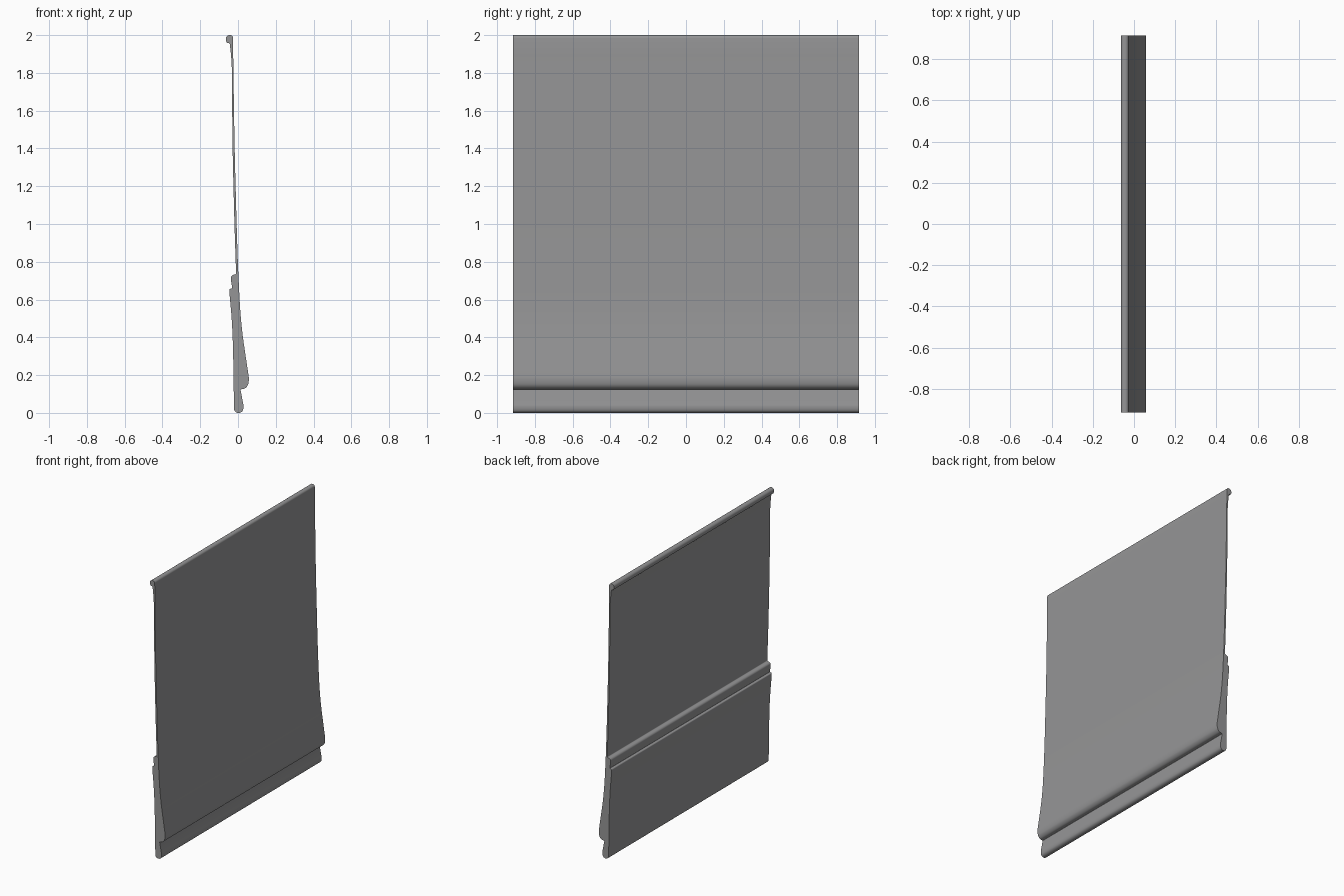
import bpy, bmesh
from mathutils import Vector

if "Cube" in bpy.data.objects:
    bpy.data.objects.remove(bpy.data.objects["Cube"])

HALF_LENGTH = 0.915

# Cross-section in x, z with a corner radius, anticlockwise from the foot
PROFILE = [
    # foot, drip lip and outer face
    (-0.021, 0.0, 0.024), (0.022, 0.0, 0.018), (0.031, 0.030, 0.012),
    (0.013, 0.124, 0.004), (0.046, 0.130, 0.022), (0.060, 0.170, 0.022),
    (0.016, 0.465, 0.10), (0.002, 0.72, 0.10), (-0.006, 0.95, 0.10),
    (-0.018, 1.40, 0.10), (-0.025, 1.85, 0.05),
    # rounded bead along the top edge
    (-0.026, 2.0, 0.016), (-0.064, 2.0, 0.019), (-0.064, 1.958, 0.017),
    (-0.044, 1.958, 0.006), (-0.033, 1.86, 0.05),
    # thin inner face
    (-0.029, 1.40, 0.10), (-0.019, 1.0, 0.10), (-0.010, 0.735, 0.004),
    # stepped locking ledge and thick lower back
    (-0.037, 0.728, 0.012), (-0.037, 0.700, 0.010), (-0.030, 0.660, 0.003),
    (-0.046, 0.656, 0.006), (-0.045, 0.630, 0.006), (-0.031, 0.48, 0.10),
    (-0.025, 0.30, 0.10),
]


def rounded(points, steps=6):
    """Replace each corner with a smooth curve of limited size."""
    result = []
    count = len(points)
    for i, (x, z, size) in enumerate(points):
        corner = Vector((x, z))
        before = Vector(points[i - 1][:2]) - corner
        after = Vector(points[(i + 1) % count][:2]) - corner
        start = corner + before.normalized() * min(size, before.length * 0.48)
        end = corner + after.normalized() * min(size, after.length * 0.48)
        for k in range(steps + 1):
            t = k / steps
            # weighted curve stays close to a circular arc
            a, b, c = (1 - t) ** 2, 1.414 * t * (1 - t), t ** 2
            result.append((start * a + corner * b + end * c) / (a + b + c))
    return result


# Extrude the cross-section along y
bm = bmesh.new()
section = bm.faces.new([bm.verts.new((p.x, -HALF_LENGTH, p.y)) for p in rounded(PROFILE)])
extruded = bmesh.ops.extrude_face_region(bm, geom=[section], use_keep_orig=True)
moved = [v for v in extruded["geom"] if isinstance(v, bmesh.types.BMVert)]
bmesh.ops.translate(bm, verts=moved, vec=(0, 2 * HALF_LENGTH, 0))
bmesh.ops.recalc_face_normals(bm, faces=bm.faces[:])
mesh = bpy.data.meshes.new("siding_panel")
bm.to_mesh(mesh)
bm.free()

# Plain grey panel
grey = bpy.data.materials.new("mid grey")
grey.diffuse_color = (0.30, 0.30, 0.305, 1)
grey.use_nodes = True
grey.node_tree.nodes["Principled BSDF"].inputs["Base Color"].default_value = grey.diffuse_color
mesh.materials.append(grey)
panel = bpy.data.objects.new("siding_panel", mesh)
bpy.context.collection.objects.link(panel)
bpy.context.view_layer.objects.active = panel
panel.select_set(True)
bpy.ops.object.shade_smooth_by_angle(angle=0.6)
